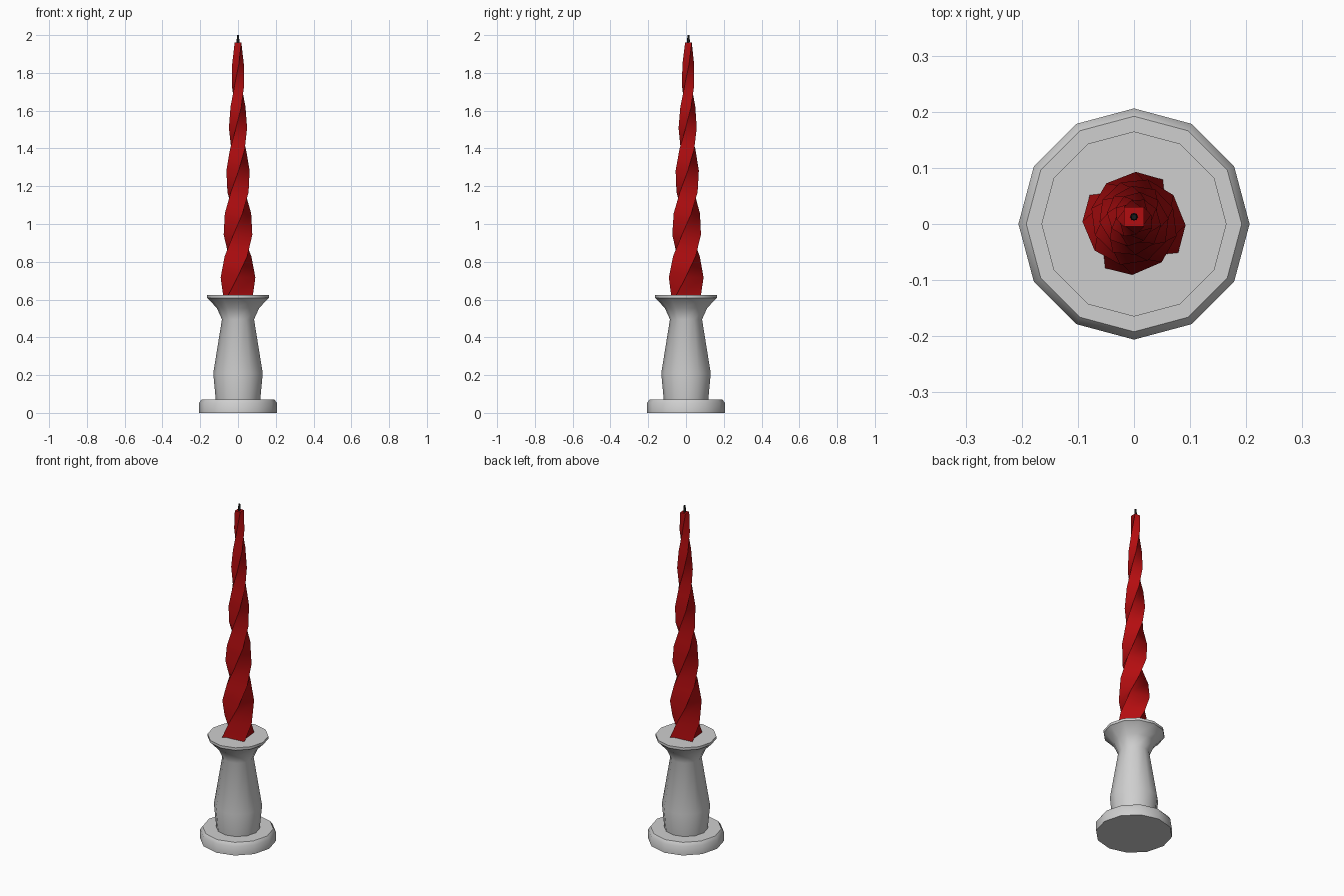
import bpy, math

if "Cube" in bpy.data.objects:
    bpy.data.objects.remove(bpy.data.objects["Cube"])


def material(name, rgb):
    m = bpy.data.materials.new(name)
    m.diffuse_color = (*rgb, 1)
    m.use_nodes = True
    m.node_tree.nodes["Principled BSDF"].inputs["Base Color"].default_value = m.diffuse_color
    return m


def rings_to_object(name, rings, mat, angle):
    """Bridge equal-sized rings of points into a closed solid."""
    n = len(rings[0])
    verts = [p for ring in rings for p in ring]
    faces = [tuple(reversed(range(n))),
             tuple(range(len(verts) - n, len(verts)))]
    for k in range(len(rings) - 1):
        for i in range(n):
            j = (i + 1) % n
            faces.append((k * n + i, k * n + j, (k + 1) * n + j, (k + 1) * n + i))
    mesh = bpy.data.meshes.new(name)
    mesh.from_pydata(verts, [], faces)
    mesh.materials.append(mat)
    ob = bpy.data.objects.new(name, mesh)
    bpy.context.collection.objects.link(ob)
    bpy.ops.object.select_all(action='DESELECT')
    ob.select_set(True)
    bpy.context.view_layer.objects.active = ob
    bpy.ops.object.shade_smooth_by_angle(angle=math.radians(angle))
    return ob


def ring(n, r, z, turn=0.0, cy=0.0):
    return [(r * math.cos(turn + math.tau * i / n),
             cy + r * math.sin(turn + math.tau * i / n), z) for i in range(n)]


white = material("white_ceramic", (0.62, 0.62, 0.62))
red = material("red_wax", (0.45, 0.004, 0.005))
black = material("black_wick", (0.01, 0.01, 0.01))

# Candle holder: twelve-sided turned profile (radius, height)
profile = [(0.206, 0), (0.206, 0.053), (0.192, 0.072), (0.118, 0.072),
           (0.131, 0.21), (0.085, 0.495), (0.112, 0.555), (0.157, 0.603),
           (0.165, 0.609), (0.165, 0.624)]
rings_to_object("candle_holder", [ring(12, r, z) for r, z in profile], white, 40)

# Candle: square section, tapered, twisted and leaning slightly back
STEPS, Z0, Z1 = 12, 0.604, 1.96
rings = []
for k in range(STEPS + 1):
    t = k / STEPS
    z = Z0 + (Z1 - Z0) * t
    rings.append(ring(4, 0.098 - 0.073 * t, z,
                      math.radians(45 - 37 * (STEPS - k)), 0.013 * t))
rings_to_object("twisted_candle", rings, red, 40)

# Wick
rings_to_object("wick", [ring(8, 0.007, 1.94, 0, 0.0125),
                         ring(8, 0.007, 1.975, 0, 0.013),
                         ring(8, 0.005, 2.0, 0, 0.0125)], black, 50)
